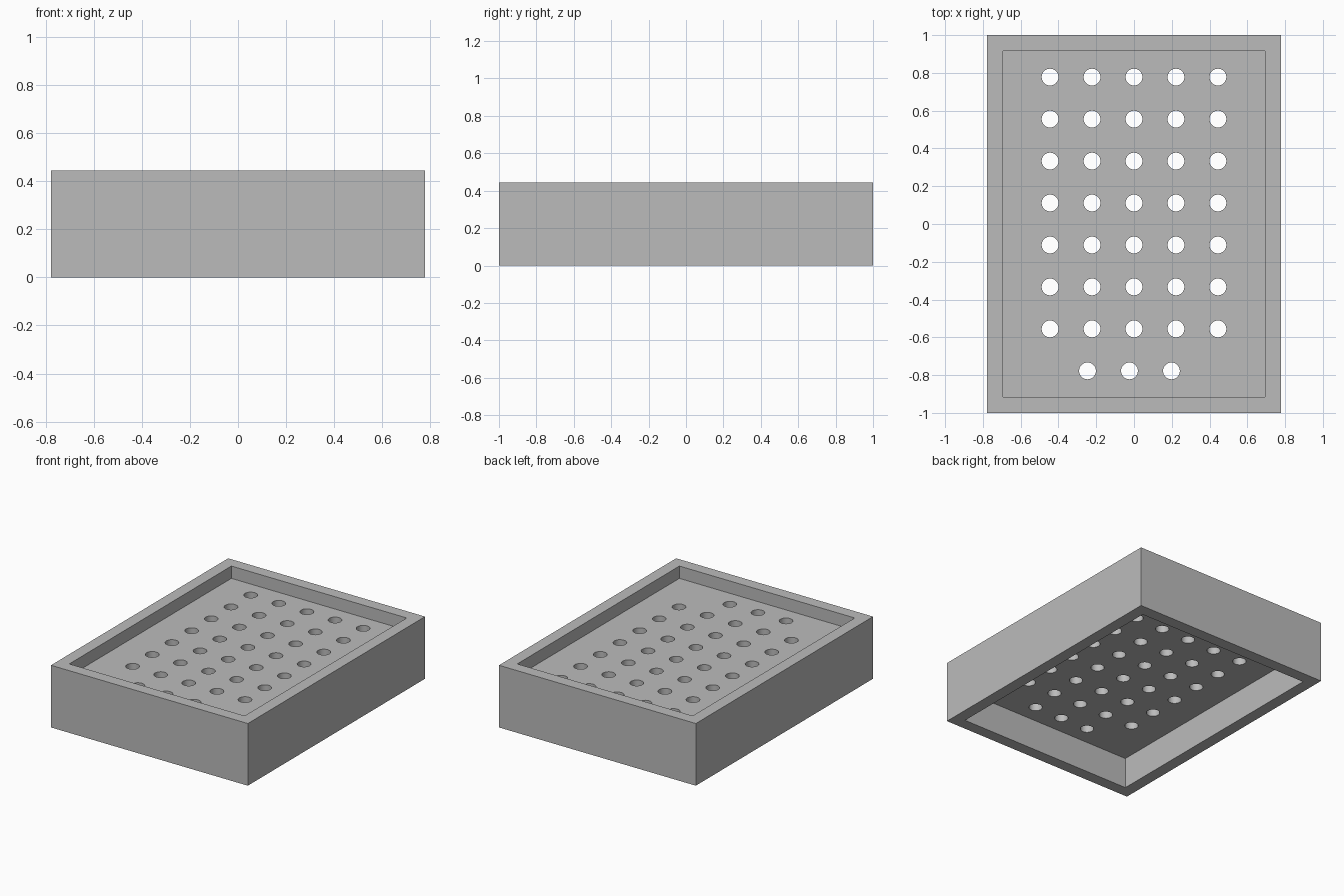
import bpy
import bmesh
from mathutils import Matrix, Vector

if "Cube" in bpy.data.objects:
    bpy.data.objects.remove(bpy.data.objects["Cube"], do_unlink=True)

HALF_X, HALF_Y, HEIGHT = 0.778, 1.0, 0.444
WALL = 0.085
PLATE_BOTTOM, PLATE_TOP = 0.222, 0.356
HOLE_RADIUS, PITCH = 0.0445, 0.2222

grey = bpy.data.materials.new("plain grey")
grey.use_nodes = True
grey.diffuse_color = (0.5, 0.5, 0.5, 1)
grey.node_tree.nodes["Principled BSDF"].inputs["Base Color"].default_value = (0.5, 0.5, 0.5, 1)


def add_box(bm, half_x, half_y, low, high):
    size = Matrix.Diagonal((2 * half_x, 2 * half_y, high - low, 1))
    bmesh.ops.create_cube(bm, size=1, matrix=Matrix.Translation((0, 0, (low + high) / 2)) @ size)


def make_object(name, bm):
    mesh = bpy.data.meshes.new(name)
    bm.to_mesh(mesh)
    bm.free()
    mesh.materials.append(grey)
    obj = bpy.data.objects.new(name, mesh)
    bpy.context.collection.objects.link(obj)
    return obj


def cut(target, cutter):
    cutter.hide_render = True
    mod = target.modifiers.new("cut", "BOOLEAN")
    mod.operation = "DIFFERENCE"
    mod.solver = "EXACT"
    mod.object = cutter
    bpy.context.view_layer.objects.active = target
    bpy.ops.object.modifier_apply(modifier=mod.name)
    bpy.data.objects.remove(cutter, do_unlink=True)


# Solid outer block
bm = bmesh.new()
add_box(bm, HALF_X, HALF_Y, 0, HEIGHT)
tray = make_object("perforated_tray", bm)

# Shallow pocket above the plate, deep pocket below it
bm = bmesh.new()
add_box(bm, HALF_X - WALL, HALF_Y - WALL, PLATE_TOP, HEIGHT + 0.1)
add_box(bm, HALF_X - WALL, HALF_Y - WALL, -0.1, PLATE_BOTTOM)
cut(tray, make_object("pocket_cutter", bm))

# Seven rows of five holes, then a shifted row of three at the front
spots = [(col * PITCH, (3.5 - row) * PITCH) for row in range(7) for col in range(-2, 3)]
spots += [(col * PITCH - 0.024, -3.5 * PITCH) for col in (-1, 0, 1)]
bm = bmesh.new()
for x, y in spots:
    centre = Vector((x, y, (PLATE_BOTTOM + PLATE_TOP) / 2))
    bmesh.ops.create_cone(bm, cap_ends=True, segments=32, radius1=HOLE_RADIUS,
                          radius2=HOLE_RADIUS, depth=0.18, matrix=Matrix.Translation(centre))
cut(tray, make_object("hole_cutter", bm))

# Smooth hole walls, crisp edges elsewhere
bpy.ops.object.select_all(action="DESELECT")
tray.select_set(True)
bpy.context.view_layer.objects.active = tray
bpy.ops.object.shade_smooth_by_angle()
